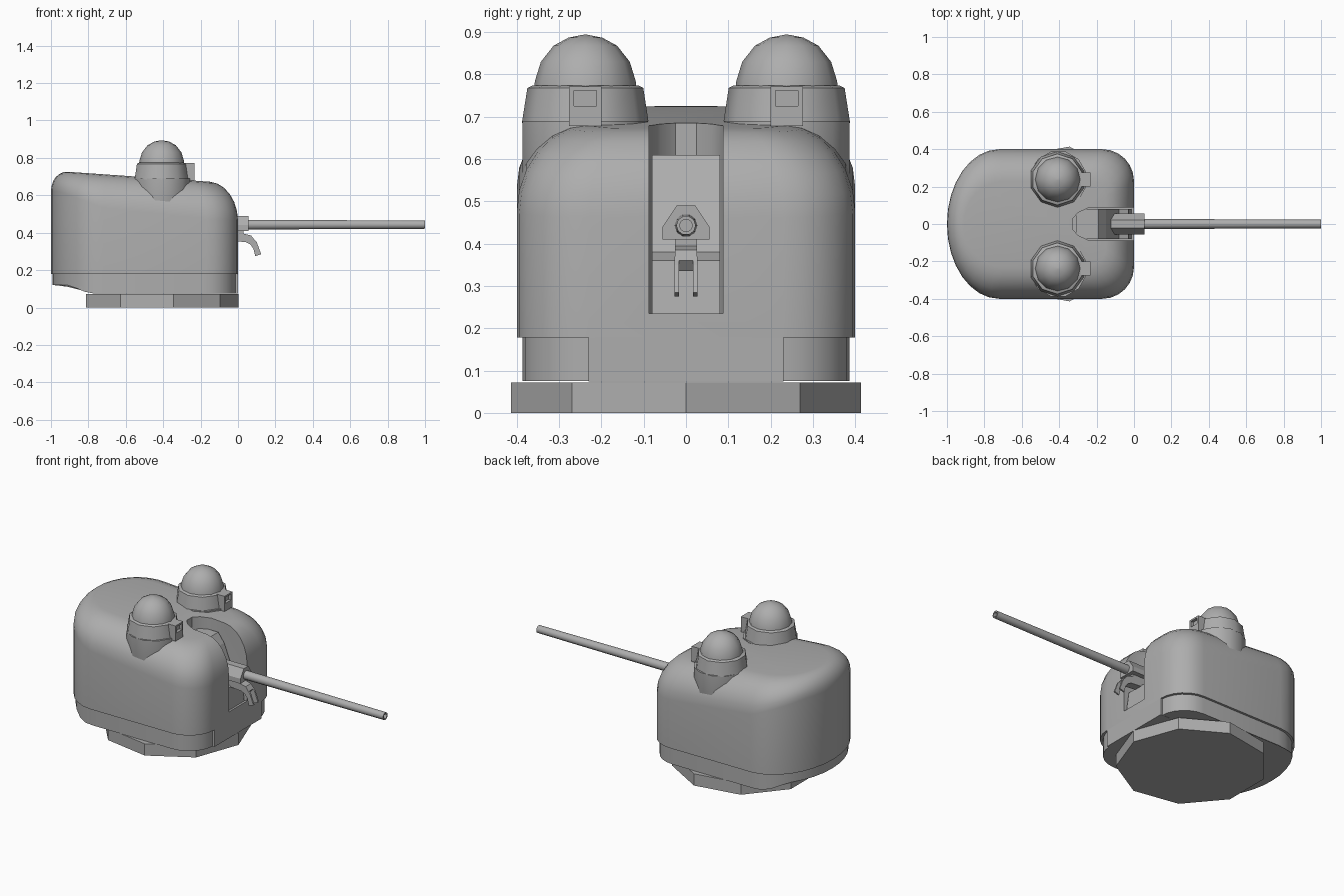
import bpy, bmesh, math
from math import sin, cos, pi, radians

if "Cube" in bpy.data.objects:
    bpy.data.objects.remove(bpy.data.objects["Cube"])

grey = bpy.data.materials.new("plain_grey")
grey.diffuse_color = (0.42, 0.42, 0.42, 1)
grey.use_nodes = True
grey.node_tree.nodes["Principled BSDF"].inputs["Base Color"].default_value = grey.diffuse_color


def loft(name, rings, smooth=None):
    """Closed solid through equal-length rings of points, capped at both ends."""
    bm = bmesh.new()
    vs = [[bm.verts.new(p) for p in r] for r in rings]
    n = len(rings[0])
    for a, b in zip(vs, vs[1:]):
        for i in range(n):
            j = (i + 1) % n
            bm.faces.new((a[i], a[j], b[j], b[i]))
    bm.faces.new(vs[0])
    bm.faces.new(vs[-1])
    bmesh.ops.recalc_face_normals(bm, faces=bm.faces)
    me = bpy.data.meshes.new(name)
    bm.to_mesh(me)
    bm.free()
    me.materials.append(grey)
    ob = bpy.data.objects.new(name, me)
    bpy.context.collection.objects.link(ob)
    if smooth:
        shade(ob, smooth)
    return ob


def activate(ob):
    bpy.ops.object.select_all(action='DESELECT')
    ob.select_set(True)
    bpy.context.view_layer.objects.active = ob


def shade(ob, angle):
    activate(ob)
    bpy.ops.object.shade_smooth_by_angle(angle=radians(angle))


def cut(ob, cutter):
    activate(ob)
    m = ob.modifiers.new("cut", 'BOOLEAN')
    m.operation = 'DIFFERENCE'
    m.solver = 'EXACT'
    m.object = cutter
    bpy.ops.object.modifier_apply(modifier=m.name)
    bpy.data.objects.remove(cutter)


def prism(name, prof, y0, y1):
    """Side profile of (x, z) points extruded across y."""
    return loft(name, [[(x, y, z) for x, z in prof] for y in (y0, y1)])


def box(name, x0, x1, y0, y1, z0, z1):
    return prism(name, [(x0, z0), (x1, z0), (x1, z1), (x0, z1)], y0, y1)


def lathe(name, prof, cx, cy, n, smooth, turn=0.0):
    """Upright turned part from (radius, z) points."""
    return loft(name, [[(cx + r * cos(2 * pi * i / n + turn),
                         cy + r * sin(2 * pi * i / n + turn), z)
                        for i in range(n)] for r, z in prof], smooth)


def outline():
    """Plan of the housing: round front corners, broad curved rear."""
    half = [(-0.17 + 0.17 * cos(a), 0.23 + 0.17 * sin(a))
            for a in [i * pi / 12 for i in range(7)]]
    half += [(-0.72 - 0.28 * sin(a), 0.4 * cos(a))
             for a in [i * pi / 16 for i in range(8)]]
    return half + [(-1.0, 0.0)] + [(x, -y) for x, y in reversed(half)]


def inset(side, front, back):
    return [(-front + x * (1 - front - back), y * (0.4 - side) / 0.4)
            for x, y in outline()]


def roof(x):
    return 0.662 - 0.07 * x


def drop(x):
    """Height of the rounded shoulder, smaller toward the rear."""
    return 0.20 - 0.09 * min(1, max(0, (-x - 0.65) / 0.3))


# Housing shell with rounded shoulders
rings = [[(x, y, 0.178) for x, y in inset(0, 0, 0)]]
for k in range(7):
    a = k * pi / 12
    c = 1 - cos(a)
    rings.append([(x, y, roof(x) - drop(x) * (1 - sin(a)))
                  for x, y in inset(0.17 * c, 0.15 * c, 0.09 * c)])
housing = loft("housing", rings)

# Gun slot with angled back wall
slot_plan = [(0.1, -0.088), (0.1, 0.088), (-0.24, 0.088), (-0.30, 0.06),
             (-0.33, 0.025), (-0.33, -0.025), (-0.30, -0.06), (-0.24, -0.088)]
slot = loft("slot_cutter", [[(x, y, z) for x, y in slot_plan] for z in (0.235, 0.9)])
cut(housing, slot)
shade(housing, 35)


# Recessed lower skirt, stepped up at the rear
def skirt_floor(x):
    return 0.075 + 0.045 * min(1, max(0, (-x - 0.8) / 0.1))


plan = inset(0.014, 0.012, 0.008)
loft("lower_skirt", [[(x, y, skirt_floor(x)) for x, y in plan],
                     [(x, y, 0.19) for x, y in plan]], 35)
box("front_skirt_panel", -0.06, 0.0, -0.23, 0.23, 0.074, 0.178)

# Nine-sided turntable
lathe("turntable", [(0.42, 0.0), (0.42, 0.072)], -0.417, 0, 9, None)

# Mantlet inside the slot
prism("mantlet", [(-0.31, 0.25), (-0.31, 0.61), (-0.19, 0.61), (-0.15, 0.555),
                  (-0.08, 0.38), (-0.03, 0.36), (-0.012, 0.23), (-0.31, 0.23)],
      -0.08, 0.08)

# Gun sleeve
sleeve = [(-0.055, 0.41), (0.055, 0.41), (0.055, 0.44),
          (0.022, 0.49), (-0.022, 0.49), (-0.055, 0.44)]
loft("gun_sleeve", [[(x, y, z) for y, z in sleeve] for x in (-0.16, 0.055)])

# Barrel with bored muzzle
bore = [(-0.1, 0.027), (0.05, 0.027), (1.0, 0.023), (1.0, 0.015), (0.9, 0.015)]
loft("barrel", [[(x, r * cos(i * pi / 5), 0.443 + r * sin(i * pi / 5))
                 for i in range(10)] for x, r in bore], 40)

# Curved bracket with two prongs below the barrel
prism("bracket", [(-0.09, 0.36), (-0.09, 0.41), (0.03, 0.41), (0.03, 0.395),
                  (0.07, 0.385), (0.09, 0.36), (0.07, 0.335), (0.04, 0.35)],
      -0.026, 0.026)
for s in (-1, 1):
    prism("bracket_prong", [(0.06, 0.345), (0.08, 0.37), (0.10, 0.35), (0.124, 0.285),
                            (0.092, 0.275), (0.082, 0.315)],
          s * 0.022 - 0.005, s * 0.022 + 0.005)

# Pair of sighting cupolas
for s in (-1, 1):
    y = s * 0.238
    lathe("cupola_base", [(0.13, 0.46), (0.154, 0.56), (0.154, 0.69)], -0.405, y, 12, 40, pi / 12)
    lathe("cupola_collar", [(0.15, 0.685), (0.137, 0.768), (0.125, 0.774)],
          -0.41, y, 10, 40, pi / 10)
    lathe("cupola_dome", [(0.122, 0.76), (0.119, 0.785), (0.105, 0.83), (0.075, 0.868),
                          (0.04, 0.887), (0.004, 0.894)], -0.408, y, 12, 40)
    # Sight box with a recessed window
    sight = box("sight_box", -0.30, -0.232, y - 0.038, y + 0.038, 0.678, 0.772)
    cut(sight, box("window_cutter", -0.25, -0.2, y - 0.027, y + 0.027, 0.725, 0.762))
